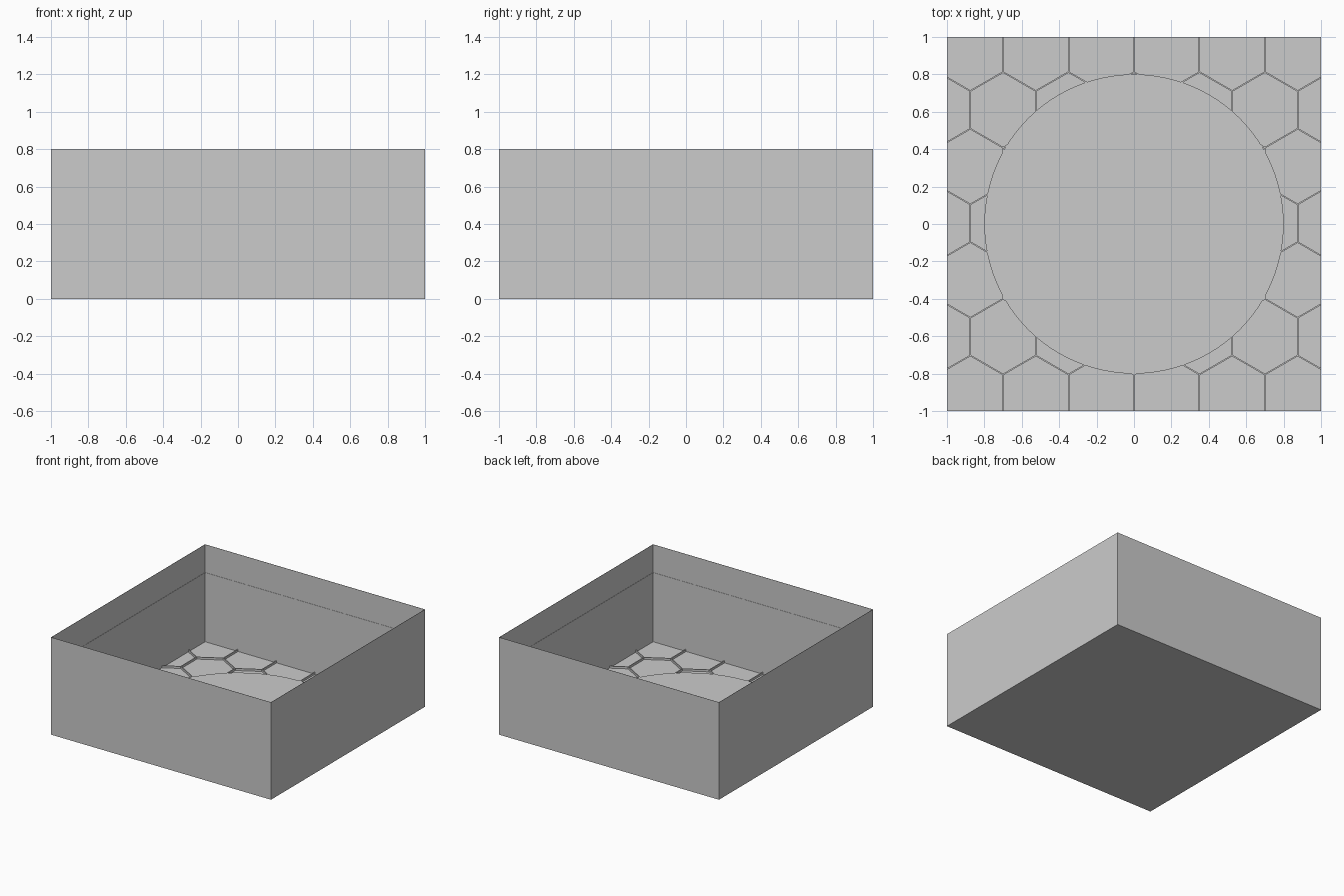
import bpy, bmesh, math
from mathutils import Vector

if "Cube" in bpy.data.objects:
    bpy.data.objects.remove(bpy.data.objects["Cube"])


def make_object(name, bm):
    bmesh.ops.recalc_face_normals(bm, faces=bm.faces)
    mesh = bpy.data.meshes.new(name)
    bm.to_mesh(mesh)
    bm.free()
    obj = bpy.data.objects.new(name, mesh)
    bpy.context.collection.objects.link(obj)
    return obj


def square(bm, half, z):
    return [bm.verts.new((sx * half, sy * half, z))
            for sx, sy in ((-1, -1), (1, -1), (1, 1), (-1, 1))]


def loft(bm, rings):
    for a, b in zip(rings, rings[1:]):
        for i in range(4):
            j = (i + 1) % 4
            bm.faces.new((a[i], a[j], b[j], b[i]))


# Open tray: outer walls, thin rim, inner walls with a tiny step, floor
bm = bmesh.new()
profile = [(1, 0), (1, 0.8), (0.998, 0.8), (0.998, 0.57),
           (0.996, 0.57), (0.996, 0.002)]
rings = [square(bm, h, z) for h, z in profile]
loft(bm, rings)
bm.faces.new(rings[0])
bm.faces.new(rings[-1])
make_object("tray", bm)

# Honeycomb ridges on the floor
PITCH, RIDGE_W, RIDGE_H = 0.35, 0.009, 0.018
R = PITCH / math.sqrt(3)
bm = bmesh.new()
for row in range(-4, 5):
    for col in range(-4, 5):
        cx = (col + 0.5 * (row % 2)) * PITCH
        cy = row * 1.5 * R + 0.004
        bm.faces.new([bm.verts.new((cx + R * math.sin(k * math.pi / 3),
                                    cy + R * math.cos(k * math.pi / 3), 0.001))
                      for k in range(6)])
bmesh.ops.remove_doubles(bm, verts=bm.verts, dist=0.001)
tiles = list(bm.faces)
bmesh.ops.inset_individual(bm, faces=tiles, thickness=RIDGE_W / 2)
bmesh.ops.delete(bm, geom=tiles, context='FACES')
hidden = [f for f in bm.faces if all(v.co.xy.length < 0.78 for v in f.verts)]
bmesh.ops.delete(bm, geom=hidden, context='FACES')
for n in (Vector((1, 0, 0)), Vector((-1, 0, 0)),
          Vector((0, 1, 0)), Vector((0, -1, 0))):
    bmesh.ops.bisect_plane(bm, geom=bm.verts[:] + bm.edges[:] + bm.faces[:],
                           plane_co=n * 0.996, plane_no=n, clear_outer=True)
bmesh.ops.dissolve_limit(bm, angle_limit=0.01, verts=bm.verts, edges=bm.edges)
ext = bmesh.ops.extrude_face_region(bm, geom=bm.faces[:])
top = [g for g in ext["geom"] if isinstance(g, bmesh.types.BMVert)]
bmesh.ops.translate(bm, verts=top, vec=(0, 0, RIDGE_H))
make_object("honeycomb_ridges", bm)

# Round plate in the middle of the floor
bpy.ops.mesh.primitive_cylinder_add(vertices=96, radius=0.8, depth=0.02,
                                    location=(0, 0, 0.0115))
plate = bpy.context.object
plate.name = "round_plate"
bpy.ops.object.shade_smooth_by_angle()
